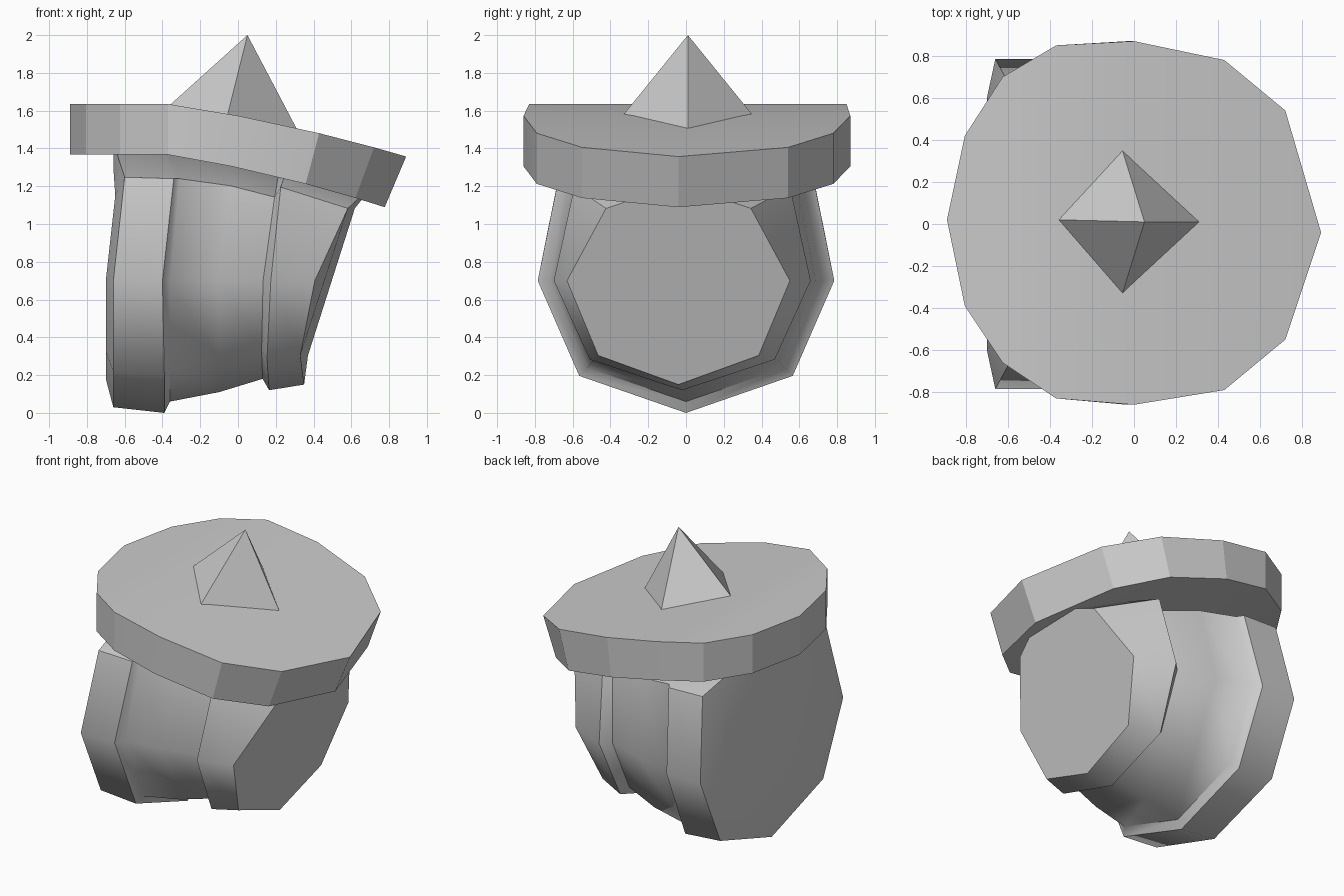
import bpy, bmesh, math

cube = bpy.data.objects.get("Cube")
if cube:
    bpy.data.objects.remove(cube)

grey = bpy.data.materials.new("plain grey")
grey.use_nodes = True
colour = (0.6, 0.6, 0.6, 1)
grey.diffuse_color = colour
grey.node_tree.nodes["Principled BSDF"].inputs["Base Color"].default_value = colour


def build(name, verts, faces, smooth_angle=None):
    bm = bmesh.new()
    made = [bm.verts.new(v) for v in verts]
    for face in faces:
        bm.faces.new([made[i] for i in face])
    bmesh.ops.recalc_face_normals(bm, faces=bm.faces[:])
    mesh = bpy.data.meshes.new(name)
    bm.to_mesh(mesh)
    bm.free()
    obj = bpy.data.objects.new(name, mesh)
    bpy.context.collection.objects.link(obj)
    mesh.materials.append(grey)
    if smooth_angle:
        bpy.ops.object.select_all(action="DESELECT")
        bpy.context.view_layer.objects.active = obj
        obj.select_set(True)
        bpy.ops.object.shade_smooth_by_angle(angle=math.radians(smooth_angle))
    return obj


# Body: eight-sided sections from the wide end to the narrow end
WAIST = 0.7


def section(x_low, x_mid, x_high, x_crest, width, low, crest, shoulder, shift):
    z_hip = low + 0.28 * (WAIST - low)
    z_shoulder = WAIST + 0.75 * (crest - WAIST)
    half = [(x_low, 0, low), (x_low, 0.72 * width, z_hip), (x_mid, width, WAIST),
            (x_high, shoulder * width, z_shoulder), (x_crest, 0, crest)]
    loop = half + [(x, -y, z) for x, y, z in half[3:0:-1]]
    return [(x - 1.2 * shift * y, y + shift, z) for x, y, z in loop]


sections = [
    section(-0.70, -0.70, -0.65, -0.66, 0.60, 0.18, 1.30, 0.86, 0),      # back face
    section(-0.66, -0.66, -0.60, -0.66, 0.785, 0.03, 1.43, 0.86, 0),     # wide band
    section(-0.39, -0.40, -0.34, -0.40, 0.785, 0.00, 1.42, 0.86, 0),
    section(-0.36, -0.36, -0.31, -0.39, 0.725, 0.06, 1.42, 0.87, 0),     # main shell
    section(-0.10, -0.10, -0.04, -0.06, 0.685, 0.11, 1.37, 0.86, 0),
    section(0.13, 0.14, 0.20, 0.22, 0.61, 0.18, 1.29, 0.86, -0.01),
    section(0.165, 0.19, 0.24, 0.28, 0.68, 0.12, 1.36, 0.84, -0.02),     # narrow band
    section(0.35, 0.435, 0.60, 0.72, 0.59, 0.15, 1.21, 0.65, -0.04),
]
N = 8
verts = [p for ring in sections for p in ring]
faces = [(r + i, r + (i + 1) % N, r + N + (i + 1) % N, r + N + i)
         for r in range(0, len(verts) - N, N) for i in range(N)]
faces += [tuple(range(N)), tuple(range(len(verts) - N, len(verts)))]
build("body_shell", verts, faces, 50)


# Lid: a thick disc that bends down towards the narrow end
def bend(x):
    return max(0, x + 0.37)


def lid_height(x):
    return 1.635 - 0.145 * bend(x) - 0.06 * bend(x) ** 2


pairs = [(-0.805, 0.42, -0.39), (-0.625, 0.70, -0.66), (-0.37, 0.85, -0.83),
         (0, 0.87, -0.86), (0.43, 0.78, -0.79), (0.72, 0.54, -0.55)]
outline = [(-0.89, 0.02)] + [(x, a) for x, a, b in pairs]
outline += [(0.89, -0.04)] + [(x, b) for x, a, b in reversed(pairs)]
count = len(outline)
top = [(x, y, lid_height(x)) for x, y in outline]
bottom = [(x - 0.09 * bend(x), y, z - 0.268) for x, y, z in top]
faces = [(i, (i + 1) % count, count + (i + 1) % count, count + i) for i in range(count)]
last = len(pairs)
for base in (0, count):
    strips = [(0, 1, count - 1), (last, last + 1, last + 2)]
    strips += [(i, i + 1, count - i - 1, count - i) for i in range(1, last)]
    faces += [tuple(base + i for i in strip) for strip in strips]
build("bent_lid", top + bottom, faces, 15)

# Spike: four-sided pyramid seated in the lid
foot = [(-0.36, 0.02), (-0.055, 0.35), (0.31, 0.01), (-0.055, -0.33)]
verts = [(x, y, lid_height(x) - 0.003) for x, y in foot] + [(0.05, 0.01, 2)]
faces = [(i, (i + 1) % 4, 4) for i in range(4)] + [(0, 1, 2), (0, 2, 3)]
build("spike", verts, faces)
